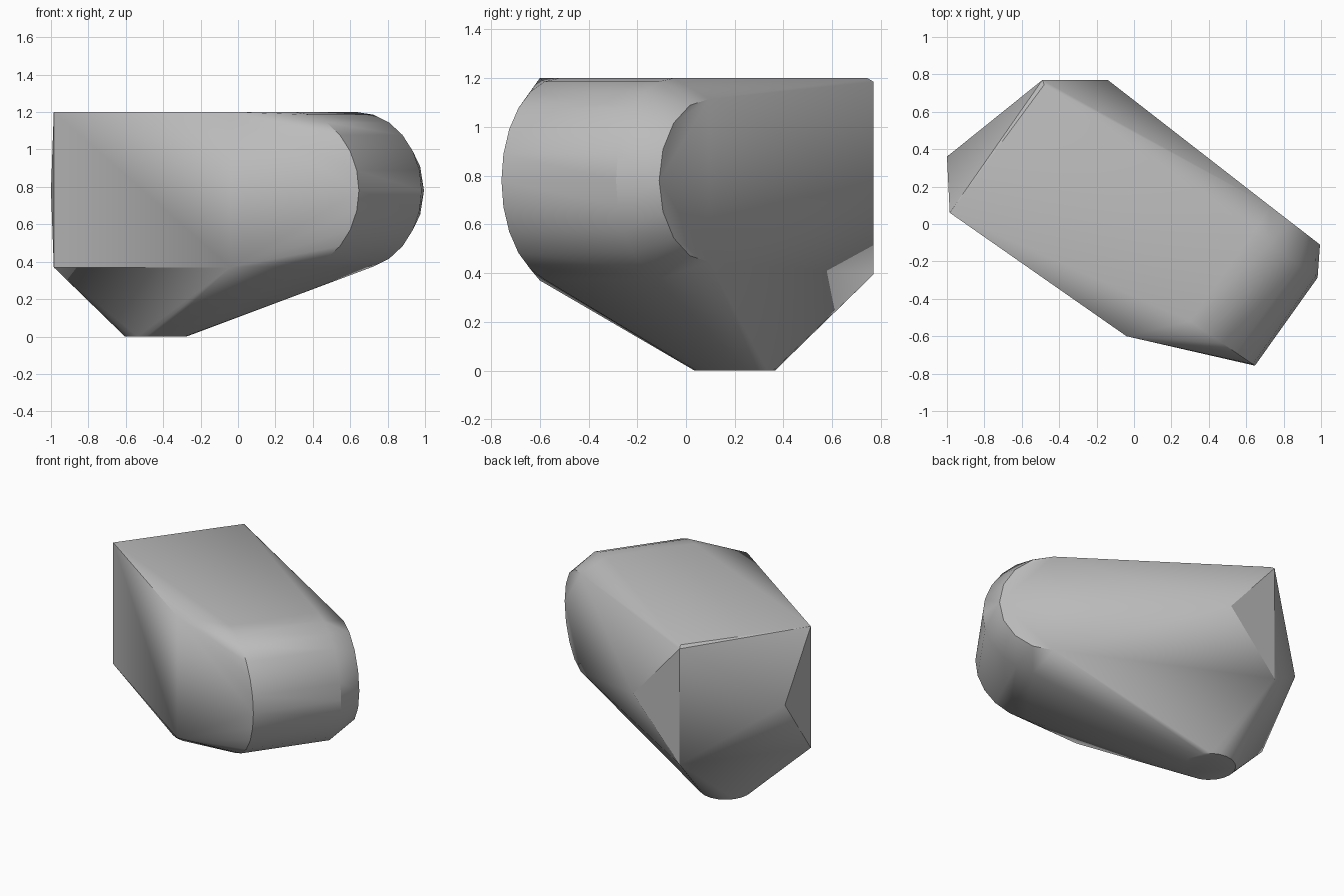
import bpy, bmesh
from math import radians, sin, cos, tau
from mathutils import Vector

cube = bpy.data.objects.get("Cube")
if cube:
    bpy.data.objects.remove(cube, do_unlink=True)

MID = 0.78  # height of the rounded nose axis


def nose_arc(cx, cy, dx, dy, radius, steps):
    """Half circle standing upright, bulging along the heading (dx, dy)."""
    heading = Vector((dx, dy, 0)).normalized()
    points = []
    for i in range(steps + 1):
        a = radians(-90 + 180 * i / steps)
        points.append(Vector((cx, cy, MID)) + radius * (heading * cos(a) + Vector((0, 0, sin(a)))))
    return points


points = []

# rounded nose: front rim, main rim, and the smaller rim of the flat side
points += nose_arc(0.30, -0.52, 0.825, -0.565, 0.42, 12)
points += nose_arc(0.635, -0.05, 0.825, -0.565, 0.42, 12)
points += nose_arc(0.73, 0.094, 0.79, -0.61, 0.334, 8)

# upright corners of the block
for x, y in ((-0.985, 0.06), (-0.04, -0.60)):
    points += [Vector((x, y, 1.2)), Vector((x, y, 0.37))]

# rear corner with its small top bevel, and the two rear side peaks
points += [Vector(p) for p in ((-0.48, 0.745, 1.2), (-0.49, 0.77, 1.185), (-0.49, 0.77, 0.395),
                               (-0.14, 0.77, 0.785), (-1.0, 0.36, 0.78))]

# round foot
for i in range(20):
    a = tau * i / 20
    points.append(Vector((-0.44 + 0.165 * cos(a), 0.20 + 0.165 * sin(a), 0)))

# wrap the outline points in one convex shell
bm = bmesh.new()
for p in points:
    bm.verts.new(p)
result = bmesh.ops.convex_hull(bm, input=bm.verts)
loose = [v for v in bm.verts if not v.link_faces]
bmesh.ops.delete(bm, geom=loose, context='VERTS')
bmesh.ops.dissolve_limit(bm, angle_limit=radians(0.5), verts=bm.verts, edges=bm.edges)
bmesh.ops.recalc_face_normals(bm, faces=bm.faces)
mesh = bpy.data.meshes.new("rounded_block")
bm.to_mesh(mesh)
bm.free()

block = bpy.data.objects.new("rounded_block", mesh)
bpy.context.collection.objects.link(block)

# plain grey surface
grey = bpy.data.materials.new("plain grey")
grey.use_nodes = True
grey.diffuse_color = (0.5, 0.5, 0.5, 1)
grey.node_tree.nodes["Principled BSDF"].inputs["Base Color"].default_value = (0.5, 0.5, 0.5, 1)
mesh.materials.append(grey)

bpy.context.view_layer.objects.active = block
block.select_set(True)
bpy.ops.object.shade_smooth_by_angle(angle=radians(30))
